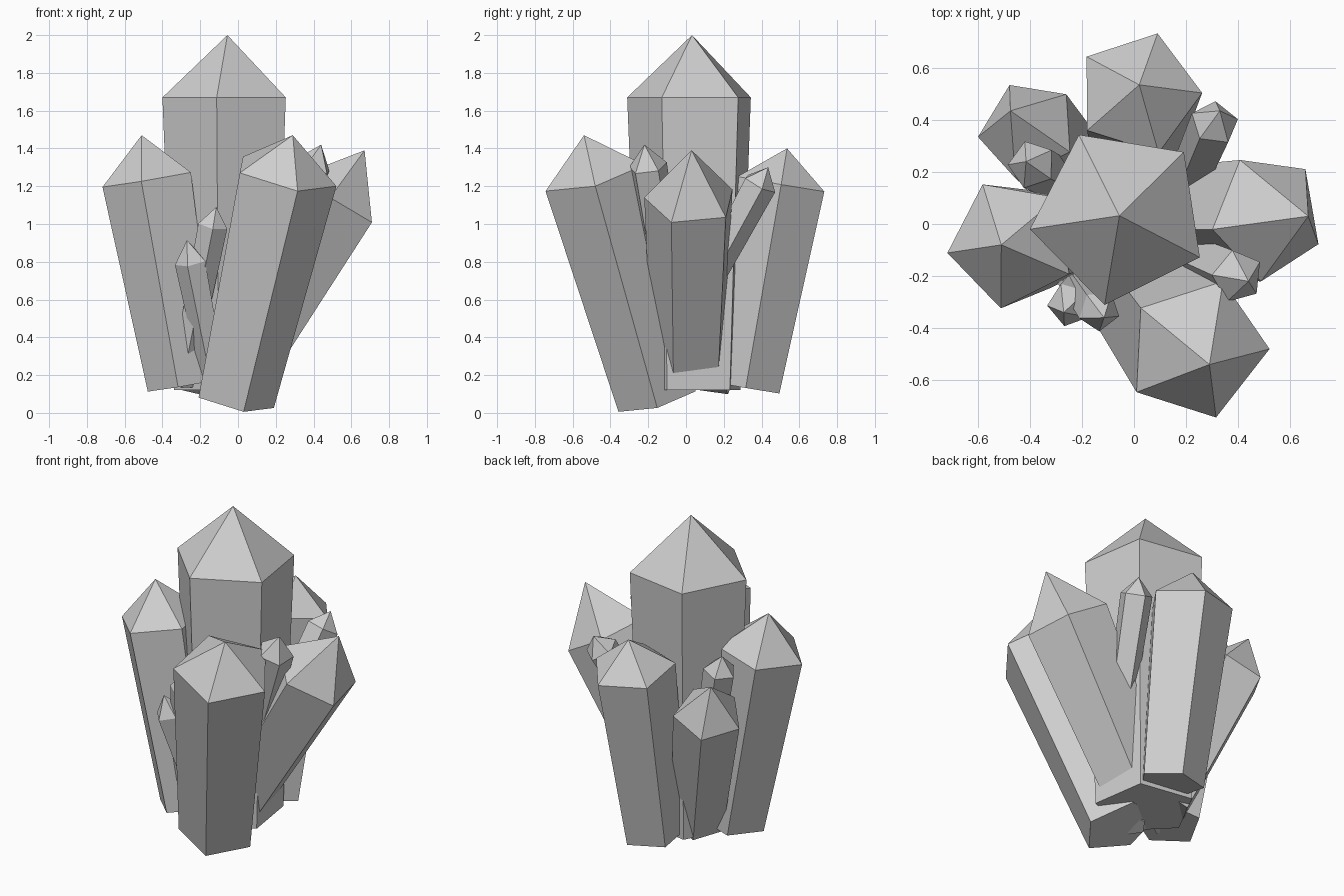
import bpy, bmesh, math
from mathutils import Vector

if "Cube" in bpy.data.objects:
    bpy.data.objects.remove(bpy.data.objects["Cube"], do_unlink=True)

SIDES = 5

stone = bpy.data.materials.new("pale_grey_crystal")
stone.use_nodes = True
grey = (0.62, 0.62, 0.62, 1)
stone.diffuse_color = grey
stone.node_tree.nodes["Principled BSDF"].inputs["Base Color"].default_value = grey


def crystal(name, base, apex, corner, radius, cap, taper=0.78):
    """Pointed prism from base to apex; one shoulder corner sets its spin."""
    base, apex, corner = Vector(base), Vector(apex), Vector(corner)
    axis = (apex - base).normalized()
    shoulder = apex - axis * cap
    u = corner - shoulder
    u = (u - axis * u.dot(axis)).normalized()
    v = axis.cross(u)

    def ring(bm, centre, r):
        angles = [math.tau * i / SIDES for i in range(SIDES)]
        return [bm.verts.new(centre + r * (u * math.cos(a) + v * math.sin(a)))
                for a in angles]

    bm = bmesh.new()
    low = ring(bm, base, radius * taper)
    high = ring(bm, shoulder, radius)
    tip = bm.verts.new(apex)
    bm.faces.new(low[::-1])
    for i in range(SIDES):
        j = (i + 1) % SIDES
        bm.faces.new((low[i], low[j], high[j], high[i]))
        bm.faces.new((high[i], high[j], tip))
    mesh = bpy.data.meshes.new(name)
    bm.to_mesh(mesh)
    bm.free()
    mesh.materials.append(stone)
    bpy.context.collection.objects.link(bpy.data.objects.new(name, mesh))


# Tall upright crystal in the middle
crystal("centre_crystal", (-0.056, 0.032, 0.12), (-0.056, 0.032, 2.0),
        (-0.4, -0.02, 1.67), 0.348, 0.33, 0.82)

# Large crystals leaning outward
crystal("front_crystal", (-0.027, -0.154, 0.075), (0.29, -0.54, 1.47),
        (0.31, -0.72, 1.19), 0.285, 0.22)
crystal("right_side_crystal", (-0.285, -0.05, 0.146), (-0.51, -0.08, 1.47),
        (-0.71, -0.11, 1.19), 0.253, 0.235)
crystal("left_side_crystal", (0.006, 0.02, 0.26), (0.67, 0.03, 1.39),
        (0.71, -0.08, 1.0), 0.25, 0.31, 0.82)
crystal("back_crystal", (0.0, 0.315, 0.135), (0.02, 0.535, 1.4),
        (0.09, 0.73, 1.175), 0.245, 0.19)
crystal("back_right_crystal", (-0.15, 0.09, 0.16), (-0.475, 0.435, 1.2),
        (-0.48, 0.54, 0.9), 0.2, 0.235)

# Small shards growing between them
crystal("front_left_shard", (0.0, -0.03, 0.2), (0.44, -0.22, 1.42),
        (0.465, -0.26, 1.285), 0.105, 0.125)
crystal("back_left_shard", (0.12, -0.05, 0.4), (0.33, 0.435, 1.3),
        (0.4, 0.41, 1.2), 0.095, 0.1)
crystal("lower_front_shard", (-0.11, -0.13, 0.1), (-0.27, -0.34, 0.915),
        (-0.33, -0.31, 0.77), 0.088, 0.12)
crystal("upper_front_shard", (-0.3, -0.1, 0.15), (-0.115, -0.36, 1.09),
        (-0.07, -0.35, 0.975), 0.082, 0.1)
crystal("back_right_shard", (-0.15, 0.1, 0.15), (-0.415, 0.24, 1.3),
        (-0.495, 0.23, 1.2), 0.095, 0.1)
